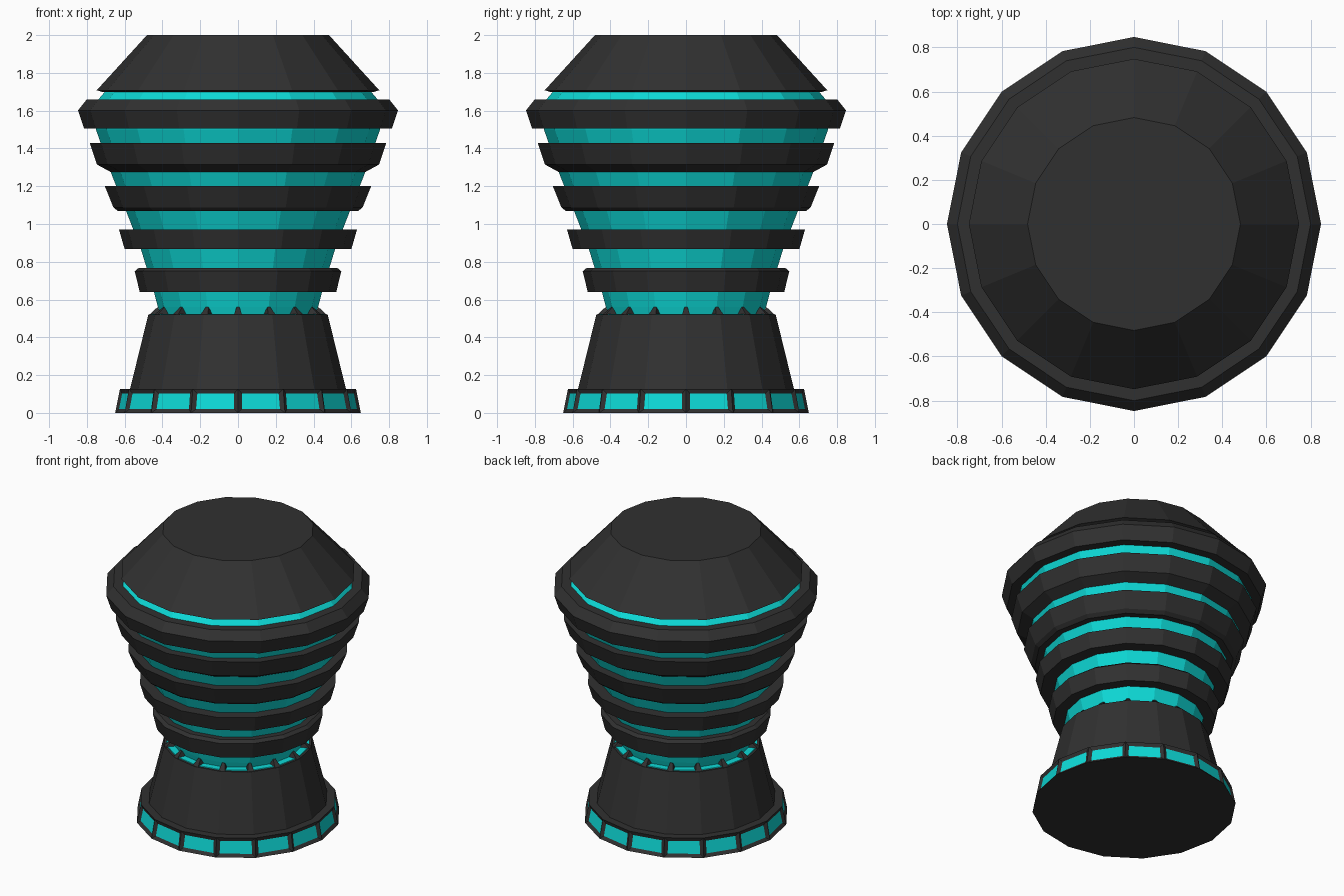
import bpy, bmesh, math

if "Cube" in bpy.data.objects:
    bpy.data.objects.remove(bpy.data.objects["Cube"])

SIDES = 16


def material(name, rgb):
    m = bpy.data.materials.new(name)
    m.diffuse_color = (*rgb, 1)
    m.use_nodes = True
    m.node_tree.nodes["Principled BSDF"].inputs["Base Color"].default_value = m.diffuse_color
    return m


DARK = material("charcoal", (0.03, 0.03, 0.03))
TEAL = material("teal", (0.004, 0.70, 0.68))


def finish(name, bm, mats):
    bmesh.ops.recalc_face_normals(bm, faces=bm.faces)
    me = bpy.data.meshes.new(name)
    bm.to_mesh(me)
    bm.free()
    for m in mats:
        me.materials.append(m)
    ob = bpy.data.objects.new(name, me)
    bpy.context.collection.objects.link(ob)
    return ob


def lathe(profile, closed=False):
    """Spin (radius, z) points round z; open profiles are capped at both ends."""
    bm = bmesh.new()
    loops = []
    for r, z in profile:
        loops.append([bm.verts.new((r * math.cos(a), r * math.sin(a), z))
                      for a in (2 * math.pi * i / SIDES for i in range(SIDES))])
    n = len(loops)
    for k in range(n if closed else n - 1):
        a, b = loops[k], loops[(k + 1) % n]
        for i in range(SIDES):
            j = (i + 1) % SIDES
            bm.faces.new((a[i], a[j], b[j], b[i]))
    if not closed:
        bm.faces.new(loops[0][::-1])
        bm.faces.new(loops[-1])
    bmesh.ops.recalc_face_normals(bm, faces=bm.faces)
    return bm


# Base band with recessed teal windows
bm = lathe([(0.65, 0), (0.625, 0.127), (0.55, 0.127)])
walls = [f for f in bm.faces if abs(f.normal.z) < 0.5]
bmesh.ops.inset_individual(bm, faces=walls, thickness=0.033, depth=-0.012)
for f in walls:
    f.material_index = 1
finish("base_band", bm, [DARK, TEAL])

# Tapered foot with a flat rim
finish("foot", lathe([(0.573, 0.12), (0.475, 0.52), (0.40, 0.52)]), [DARK])

# Teal strip on the rim, and small wedge posts between its windows
finish("rim_lights", lathe([(0.462, 0.515), (0.458, 0.524), (0.39, 0.524)]), [TEAL])
bm = bmesh.new()
for i in range(SIDES):
    a = 2 * math.pi * i / SIDES
    ca, sa = math.cos(a), math.sin(a)

    def pt(r, w, z):
        return bm.verts.new((r * ca - w * sa, r * sa + w * ca, z))
    o1, o2 = pt(0.472, -0.022, 0.518), pt(0.472, 0.022, 0.518)
    t1, t2 = pt(0.426, -0.008, 0.56), pt(0.426, 0.008, 0.56)
    b1, b2 = pt(0.40, -0.022, 0.518), pt(0.40, 0.022, 0.518)
    for f in ((o1, o2, t2, t1), (o1, t1, b1), (o2, b2, t2),
              (t1, t2, b2, b1), (o1, b1, b2, o2)):
        bm.faces.new(f)
finish("rim_posts", bm, [DARK])

# Glowing core
finish("core", lathe([(0.41, 0.515), (0.424, 0.56), (0.445, 0.64), (0.515, 0.87),
                      (0.593, 1.07), (0.672, 1.27), (0.752, 1.5), (0.765, 1.63),
                      (0.70, 1.705)]), [TEAL])

# Stacked rings, bottom to top: outer profile plus hidden inner edge
rings = [
    [(0.42, 0.64), (0.52, 0.64), (0.547, 0.75), (0.525, 0.768), (0.46, 0.768)],
    [(0.49, 0.867), (0.60, 0.867), (0.63, 0.97), (0.53, 0.97)],
    [(0.57, 1.068), (0.635, 1.068), (0.66, 1.088), (0.705, 1.20), (0.62, 1.20)],
    [(0.65, 1.273), (0.67, 1.273), (0.747, 1.315), (0.785, 1.43), (0.70, 1.43)],
    [(0.73, 1.505), (0.815, 1.505), (0.847, 1.602), (0.80, 1.66), (0.725, 1.66)],
]
for k, prof in enumerate(rings):
    finish(f"ring_{k + 1}", lathe(prof, closed=True), [DARK])

# Sloping lid with a thin lip
finish("lid", lathe([(0.715, 1.698), (0.748, 1.708), (0.482, 2.0)]), [DARK])
